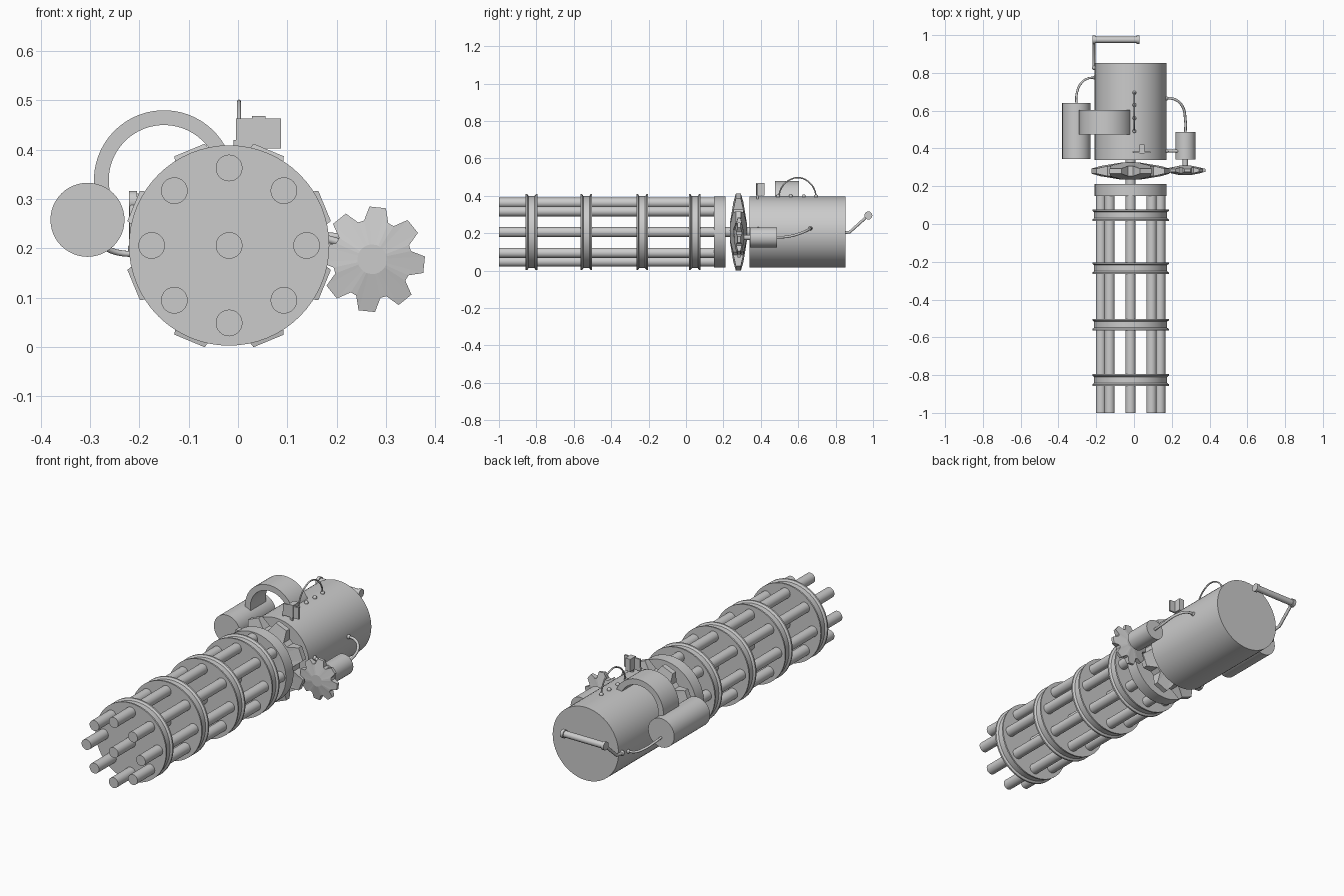
import bpy, bmesh, math
from math import cos, sin, pi, radians
from mathutils import Vector

if "Cube" in bpy.data.objects:
    bpy.data.objects.remove(bpy.data.objects["Cube"])

AX, AZ = -0.018, 0.206          # main spin axis, running along y


def finish(name, bm, smooth=True):
    bmesh.ops.recalc_face_normals(bm, faces=bm.faces)
    me = bpy.data.meshes.new(name)
    bm.to_mesh(me)
    bm.free()
    ob = bpy.data.objects.new(name, me)
    bpy.context.collection.objects.link(ob)
    if smooth:
        bpy.ops.object.select_all(action='DESELECT')
        ob.select_set(True)
        bpy.context.view_layer.objects.active = ob
        bpy.ops.object.shade_smooth_by_angle(angle=radians(30))
    return ob


def loft(name, rings, smooth=True):
    """Skin a list of equal-length point loops and cap both ends."""
    bm = bmesh.new()
    loops = [[bm.verts.new(p) for p in r] for r in rings]
    n = len(loops[0])
    for a, b in zip(loops, loops[1:]):
        for i in range(n):
            j = (i + 1) % n
            bm.faces.new((a[i], a[j], b[j], b[i]))
    bm.faces.new(loops[0])
    bm.faces.new(loops[-1])
    return finish(name, bm, smooth)


def lathe(name, profile, x=AX, z=AZ, n=64):
    """Solid turned around a y-parallel axis; profile is (radius, y)."""
    return loft(name, [[(x + r * cos(2 * pi * i / n), y, z + r * sin(2 * pi * i / n))
                        for i in range(n)] for r, y in profile])


def cyl(name, r, y0, y1, x=AX, z=AZ, n=48):
    return lathe(name, [(r, y0), (r, y1)], x, z, n)


def box(name, lo, hi):
    (x0, y0, z0), (x1, y1, z1) = lo, hi
    return loft(name, [[(x0, y, z0), (x1, y, z0), (x1, y, z1), (x0, y, z1)]
                       for y in (y0, y1)], False)


def ball(name, p, r):
    bm = bmesh.new()
    bmesh.ops.create_uvsphere(bm, u_segments=16, v_segments=10, radius=r)
    bmesh.ops.translate(bm, verts=bm.verts, vec=Vector(p))
    return finish(name, bm)


def tube(name, pts, r, bezier=True):
    cu = bpy.data.curves.new(name, 'CURVE')
    cu.dimensions = '3D'
    cu.bevel_depth, cu.bevel_resolution, cu.resolution_u = r, 3, 10
    cu.use_fill_caps = True
    if bezier:
        sp = cu.splines.new('BEZIER')
        sp.bezier_points.add(len(pts) - 1)
        for b, p in zip(sp.bezier_points, pts):
            b.co = p
            b.handle_left_type = b.handle_right_type = 'AUTO'
    else:
        sp = cu.splines.new('POLY')
        sp.points.add(len(pts) - 1)
        for b, p in zip(sp.points, pts):
            b.co = (*p, 1)
    ob = bpy.data.objects.new(name, cu)
    bpy.context.collection.objects.link(ob)
    return ob


def gear(name, x, y, z, root, tip, hub, half, phase, teeth=8):
    """Lens-shaped gear: thick hub, thinner root, thin tooth tips."""
    outline = []
    for t in range(teeth):
        a = phase + 2 * pi * t / teeth
        for d, r, k in ((-18, root, .6), (-9, tip, .3), (9, tip, .3), (18, root, .6)):
            outline.append((a + radians(d), r, k))

    def loop(s, scale=None):
        return [(x + (scale or r) * cos(a), y + s * half * (1 if scale else k),
                 z + (scale or r) * sin(a)) for a, r, k in outline]
    return loft(name, [loop(-1, hub), loop(-1), loop(1), loop(1, hub)], False)


# Barrels: eight around one
for i in range(8):
    a = i * pi / 4
    cyl(f"barrel_{i + 1}", 0.027, -1, 0.16, AX + 0.157 * cos(a), AZ + 0.157 * sin(a), 32)
cyl("centre_barrel", 0.027, -1, 0.36, n=32)

# Flanged clamp discs and rear barrel plate
for i, y in enumerate((-0.826, -0.533, -0.234, 0.047)):
    lathe(f"clamp_disc_{i + 1}", [(0.203, y - .031), (0.203, y - .023), (0.193, y - .016),
                                  (0.193, y + .016), (0.203, y + .023), (0.203, y + .031)])
cyl("barrel_plate", 0.19, 0.149, 0.211, n=64)

# Drive gears and body
gear("main_gear", AX, 0.28, AZ, 0.16, 0.212, 0.05, 0.045, pi / 8)
gear("motor_gear", 0.272, 0.284, 0.178, 0.08, 0.107, 0.03, 0.025, radians(-6))
cyl("body", 0.19, 0.34, 0.853, n=64)

# Motor with shaft, hose and side mount
MX, MZ = 0.272, 0.178
cyl("motor", 0.053, 0.341, 0.486, MX, MZ)
cyl("motor_shaft", 0.014, 0.28, 0.35, MX, MZ, 24)
tube("motor_hose", [(MX, 0.48, MZ), (MX, 0.55, 0.183), (0.255, 0.625, 0.205),
                    (0.215, 0.66, 0.222), (0.165, 0.667, 0.226)], 0.007)
ball("motor_hose_end", (0.172, 0.665, 0.226), 0.011)
tube("motor_mount", [(0.16, 0.386, 0.225), (0.25, 0.386, 0.2)], 0.008, False)
ball("motor_mount_end", (0.172, 0.386, 0.222), 0.011)

# Ammunition drum, feed belt and drum hose
cyl("drum", 0.075, 0.344, 0.64, -0.305, 0.258)
belt = []
for i in range(33):
    a = radians(195 - i * 190 / 32)
    belt.append([(-0.15 + r * cos(a), y, 0.338 + r * sin(a))
                 for r, y in ((.112, .475), (.142, .475), (.142, .603), (.112, .603))])
loft("feed_belt", belt)
tube("drum_hose", [(-0.305, 0.63, 0.235), (-0.303, 0.69, 0.228), (-0.28, 0.745, 0.208),
                   (-0.245, 0.77, 0.192), (-0.2, 0.775, 0.188)], 0.006)
ball("drum_hose_end", (-0.21, 0.775, 0.188), 0.01)

# Sight plate with centre block and post
box("sight_plate", (-0.004, 0.376, 0.402), (0.087, 0.385, 0.463))
box("sight_block", (0.028, 0.374, 0.403), (0.056, 0.42, 0.468))
box("sight_post", (0.034, 0.378, 0.37), (0.048, 0.388, 0.41))
tube("sight_stem", [(-0.005, 0.381, 0.385), (-0.005, 0.381, 0.42)], 0.004, False)

# Wire carrying loop on top
tube("carry_loop", [(0.002, 0.492, 0.39), (0.002, 0.515, 0.45), (0.002, 0.56, 0.488),
                    (0.002, 0.605, 0.497), (0.002, 0.655, 0.475), (0.002, 0.688, 0.43),
                    (0.002, 0.695, 0.39)], 0.004)
for i, y in enumerate((0.492, 0.56, 0.63, 0.695)):
    ball(f"loop_stud_{i + 1}", (0.002, y, 0.398), 0.01)

# Rear handle: bent arm on the left flank and a crosswise grip
HX = -0.213
tube("handle_arm", [(HX, 0.825, 0.2), (HX, 0.875, 0.206), (HX, 0.974, 0.295)], 0.008, False)
ball("handle_pivot", (HX + 0.003, 0.828, 0.2), 0.013)
tube("handle_grip", [(-0.22, 0.975, 0.295), (0.03, 0.975, 0.295)], 0.017, False)
for i, x in enumerate((-0.215, 0.02)):
    tube(f"grip_collar_{i + 1}", [(x - .006, 0.975, 0.295), (x + .01, 0.975, 0.295)], 0.022, False)
